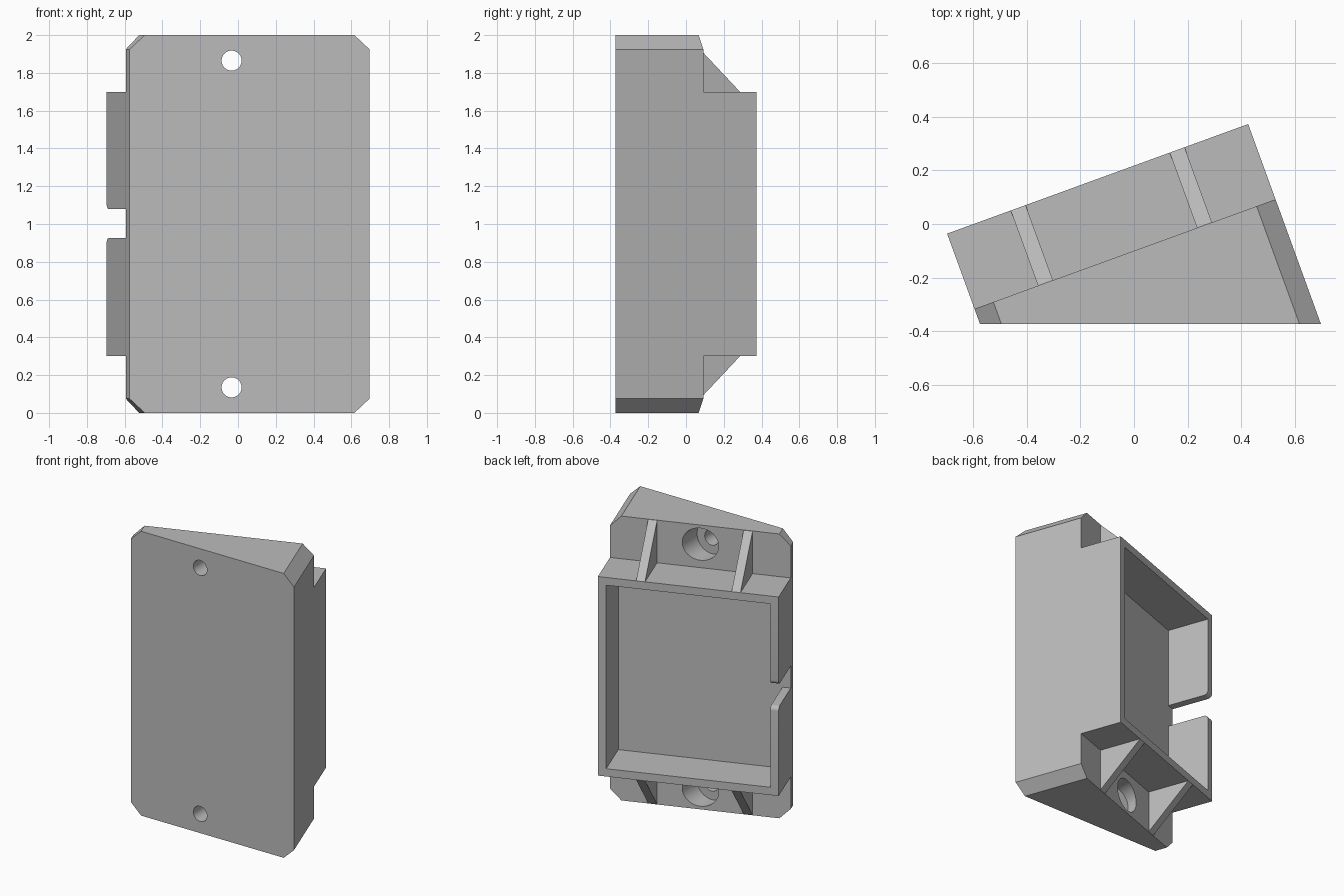
import bpy, bmesh
from math import sin, cos, pi, radians
from mathutils import Matrix

cube = bpy.data.objects.get("Cube")
if cube:
    bpy.data.objects.remove(cube, do_unlink=True)

TILT = radians(20)
ORIGIN = (-0.594, -0.316, 0)    # rear right corner of the wedge
FRONT_Y = -0.372
LENGTH, DEPTH, HEIGHT = 1.193, 0.298, 2.0
TRAY_LOW, TRAY_HIGH = 0.3, 1.7
WALL, CHAMFER = 0.055, 0.075
RIB_START, RIB_WIDTH = 0.252, 0.059

grey = bpy.data.materials.new("Plain grey")
grey.use_nodes = True
grey.diffuse_color = (0.5, 0.5, 0.5, 1)
grey.node_tree.nodes["Principled BSDF"].inputs["Base Color"].default_value = (0.5, 0.5, 0.5, 1)


def prism(name, outline, axis, start, end):
    """Extrude a 2D outline along one axis; the outline uses the other two in order."""
    bm = bmesh.new()
    rings = []
    for level in (start, end):
        ring = []
        for point in outline:
            co = list(point)
            co.insert(axis, level)
            ring.append(bm.verts.new(co))
        rings.append(ring)
        bm.faces.new(ring)
    n = len(outline)
    for i in range(n):
        j = (i + 1) % n
        bm.faces.new((rings[0][i], rings[0][j], rings[1][j], rings[1][i]))
    bmesh.ops.recalc_face_normals(bm, faces=bm.faces)
    mesh = bpy.data.meshes.new(name)
    bm.to_mesh(mesh)
    bm.free()
    mesh.materials.append(grey)
    ob = bpy.data.objects.new(name, mesh)
    bpy.context.collection.objects.link(ob)
    return ob


def rect(a0, a1, b0, b1):
    return [(a0, b0), (a1, b0), (a1, b1), (a0, b1)]


def arc(cx, cy, r, a0, a1, steps):
    angles = [a0 + (a1 - a0) * i / steps for i in range(steps + 1)]
    return [(cx + r * cos(a), cy + r * sin(a)) for a in angles]


def combine(target, tool, operation):
    """Apply a boolean, then drop the tool."""
    tool.hide_render = True
    mod = target.modifiers.new("join", 'BOOLEAN')
    mod.operation, mod.solver, mod.object = operation, 'EXACT', tool
    bpy.context.view_layer.objects.active = target
    bpy.ops.object.modifier_apply(modifier=mod.name)
    bpy.data.objects.remove(tool, do_unlink=True)


# Wedge base: chamfered plate whose front is sliced at the tilt angle
c = CHAMFER
plate = [(c, 0), (LENGTH - c, 0), (LENGTH, c), (LENGTH, HEIGHT - c),
         (LENGTH - c, HEIGHT), (c, HEIGHT), (0, HEIGHT - c), (0, c)]
body = prism("angled_mount", plate, 1, -1, 0)
for v in body.data.vertices:
    if v.co.y < -0.5:
        v.co.y = (FRONT_Y - ORIGIN[1] - v.co.x * sin(TILT)) / cos(TILT)

# Rear tray block
combine(body, prism("tray_block", rect(0, LENGTH, -0.02, DEPTH), 2, TRAY_LOW, TRAY_HIGH), 'UNION')

# Gusset ribs above and below the tray
for u in (RIB_START, LENGTH - RIB_START - RIB_WIDTH):
    for edge, tip, inside in ((TRAY_HIGH, HEIGHT - 0.002, -0.02), (TRAY_LOW, 0.002, 0.02)):
        side = [(-0.02, edge + inside), (DEPTH, edge + inside), (DEPTH, edge), (0, tip), (-0.02, tip)]
        combine(body, prism("rib", side, 0, u, u + RIB_WIDTH), 'UNION')

# Tray cavity
combine(body, prism("cavity_cutter", rect(WALL, LENGTH - WALL, 0, DEPTH + 0.1), 2,
                    TRAY_LOW + WALL, TRAY_HIGH - WALL), 'DIFFERENCE')

# Cable notch with rounded outer corners
low, high, r = 0.925, 1.08, 0.03
notch = [(0, low)] + arc(DEPTH - r, low - r, r, pi / 2, 0, 6) + [(DEPTH + 0.1, low - r),
        (DEPTH + 0.1, high + r)] + arc(DEPTH - r, high + r, r, 0, -pi / 2, 6) + [(0, high)]
combine(body, prism("notch_cutter", notch, 0, -0.1, WALL + 0.02), 'DIFFERENCE')

# Turn the body so the front face is square to the front
body.data.transform(Matrix.Translation(ORIGIN) @ Matrix.Rotation(TILT, 4, 'Z'))

# Counterbored screw holes
for z in (0.135, HEIGHT - 0.135):
    for radius, front in ((0.053, -0.6), (0.113, -0.235)):
        ring = arc(-0.034, z, radius, 0, 2 * pi, 48)[:-1]
        combine(body, prism("hole_cutter", ring, 1, front, 0.3), 'DIFFERENCE')

bpy.ops.object.select_all(action='DESELECT')
body.select_set(True)
bpy.context.view_layer.objects.active = body
bpy.ops.object.shade_smooth_by_angle(angle=radians(25))
